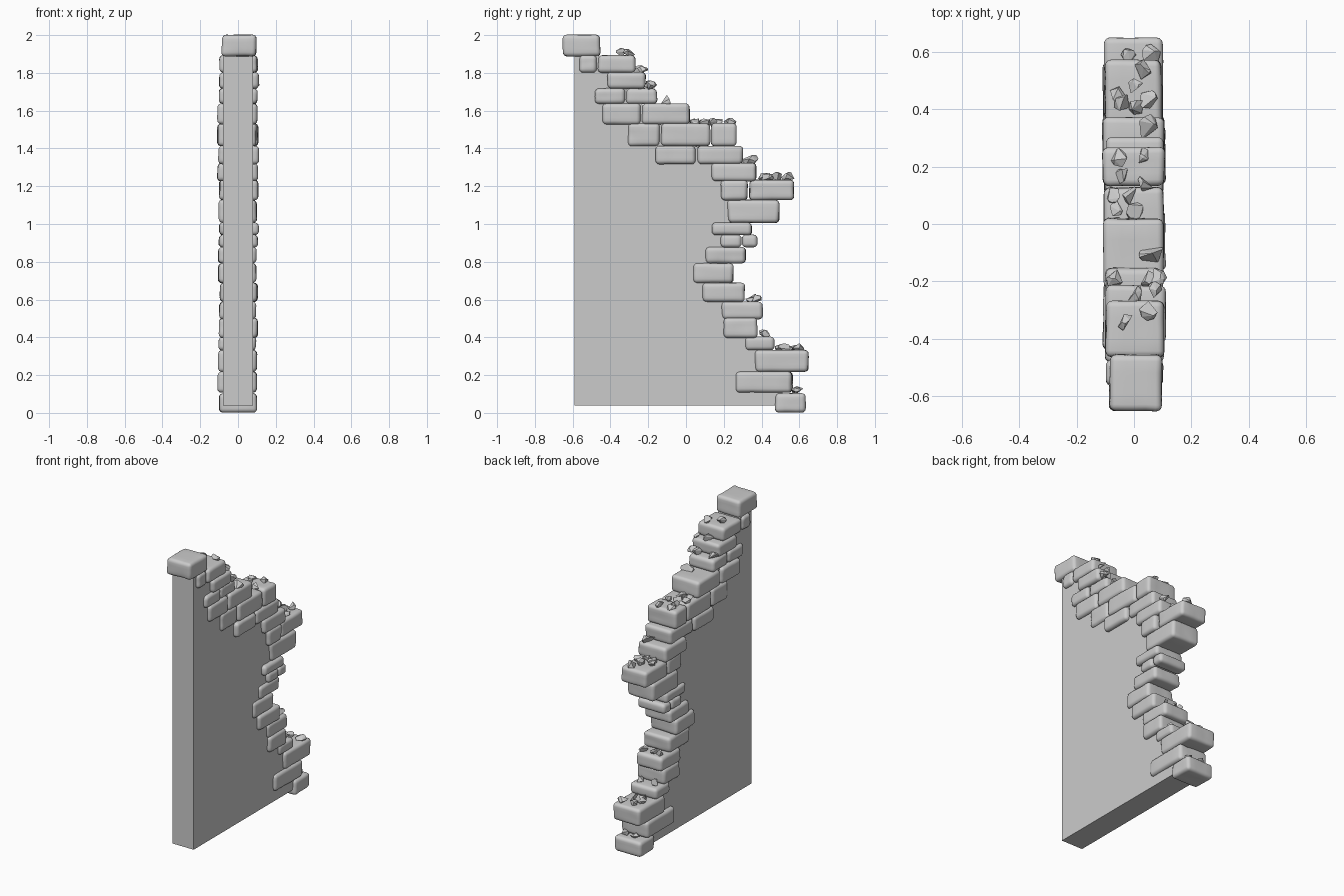
import bpy, bmesh, random
from mathutils import Vector, noise

random.seed(7)
if "Cube" in bpy.data.objects:
    bpy.data.objects.remove(bpy.data.objects["Cube"], do_unlink=True)

stone = bpy.data.materials.new("grey stone")
stone.use_nodes = True
GREY = (0.6, 0.6, 0.6, 1)
stone.diffuse_color = GREY
stone.node_tree.nodes["Principled BSDF"].inputs["Base Color"].default_value = GREY


def finish(name, bm, smooth=False):
    bmesh.ops.recalc_face_normals(bm, faces=bm.faces)
    mesh = bpy.data.meshes.new(name)
    bm.to_mesh(mesh)
    bm.free()
    mesh.materials.append(stone)
    obj = bpy.data.objects.new(name, mesh)
    bpy.context.collection.objects.link(obj)
    if smooth:
        bpy.ops.object.select_all(action="DESELECT")
        bpy.context.view_layer.objects.active = obj
        obj.select_set(True)
        bpy.ops.object.shade_smooth_by_angle(angle=0.7)
    return obj


# Worn brick: a box with uneven corners, rounded edges and a faintly wavy surface
def brick(name, x0, x1, y0, y1, z0, z1):
    bm = bmesh.new()
    bmesh.ops.create_cube(bm, size=1)
    size = Vector((x1 - x0, y1 - y0, z1 - z0))
    mid = Vector((x0 + x1, y0 + y1, z0 + z1)) / 2
    for v in bm.verts:
        shrink = Vector([1 - random.uniform(0, k) for k in (0.07, 0.07, 0.05)])
        v.co = v.co * size * shrink + mid
    bmesh.ops.bevel(bm, geom=bm.edges[:], offset=0.022, segments=4,
                    profile=0.5, affect="EDGES")
    long_edges = [e for e in bm.edges if e.calc_length() > 0.03]
    bmesh.ops.subdivide_edges(bm, edges=long_edges, cuts=3, use_grid_fill=True)
    for v in bm.verts:
        inward = (mid - v.co).normalized()
        v.co += inward * 0.006 * max(0, noise.noise(v.co * 14))
    finish(name, bm, True)


# Broken chip: convex hull of a few random points, flat shaded
def chip(name, x, y, z, size):
    bm = bmesh.new()
    for _ in range(11):
        p = Vector([random.gauss(0, 1) for _ in range(3)]).normalized()
        bm.verts.new(Vector((x, y, z)) + p * size * Vector((0.55, 0.6, 0.42)))
    hull = bmesh.ops.convex_hull(bm, input=bm.verts)
    loose = {g for g in hull["geom_interior"] if isinstance(g, bmesh.types.BMVert)}
    bmesh.ops.delete(bm, geom=list(loose), context="VERTS")
    finish(name, bm)


# Plain wall core, its broken edge hidden in the bricks
profile = [(-0.59, 0.04), (0.52, 0.04), (0.5, 0.2), (0.44, 0.31), (0.36, 0.37),
           (0.27, 0.5), (0.2, 0.64), (0.14, 0.76), (0.2, 0.84), (0.22, 1.0),
           (0.29, 1.05), (0.29, 1.2), (0.2, 1.3), (0.1, 1.39), (-0.08, 1.47),
           (-0.2, 1.6), (-0.3, 1.7), (-0.38, 1.79), (-0.47, 1.9), (-0.59, 1.9)]
bm = bmesh.new()
face = bm.faces.new([bm.verts.new((-0.08, y, z)) for y, z in profile])
ext = bmesh.ops.extrude_face_region(bm, geom=[face])
bmesh.ops.translate(bm, vec=(0.16, 0, 0),
                    verts=[g for g in ext["geom"] if isinstance(g, bmesh.types.BMVert)])
finish("wall_core", bm)

# Brick courses: bottom, top, then the joints along y
courses = [
    (0, 0.105, 0.47, 0.635), (0.105, 0.22, 0.26, 0.57), (0.215, 0.335, 0.36, 0.655),
    (0.33, 0.405, 0.31, 0.47), (0.395, 0.505, 0.195, 0.38), (0.495, 0.59, 0.185, 0.41),
    (0.585, 0.69, 0.08, 0.315), (0.685, 0.795, 0.035, 0.255), (0.79, 0.88, 0.1, 0.32),
    (0.875, 0.945, 0.18, 0.295, 0.38), (0.94, 1.01, 0.13, 0.355),
    (1.005, 1.13, 0.215, 0.5), (1.125, 1.235, 0.18, 0.33, 0.575),
    (1.225, 1.325, 0.13, 0.375), (1.315, 1.415, -0.165, 0.055, 0.305),
    (1.41, 1.535, -0.31, -0.135, 0.13, 0.27), (1.525, 1.64, -0.445, -0.235, 0.025),
    (1.635, 1.72, -0.485, -0.32, -0.15), (1.715, 1.805, -0.42, -0.21),
    (1.8, 1.895, -0.565, -0.47, -0.265),
]
for row, (z0, z1, *joints) in enumerate(courses):
    for i, (y0, y1) in enumerate(zip(joints, joints[1:])):
        left = random.uniform(0.1, 0.113)
        right = random.uniform(0.1, 0.113)
        brick(f"brick_{row + 1}_{i + 1}", -right, left, y0, y1, z0, z1)
brick("cap_brick", -0.09, 0.1, -0.655, -0.45, 1.885, 2.003)

# Rubble on the ledges: ledge height, then x and y of each chip
rubble = {
    0.12: [(-0.03, 0.59), (0.05, 0.58)],
    0.345: [(-0.02, 0.59), (0.06, 0.59), (-0.05, 0.54), (0.02, 0.52), (-0.03, 0.5)],
    0.42: [(0.05, 0.42), (-0.05, 0.41)],
    0.605: [(0.06, 0.37), (-0.05, 0.36), (0, 0.35)],
    1.25: [(0.03, 0.54), (0.01, 0.48), (-0.06, 0.45), (-0.04, 0.42), (0.05, 0.43),
           (0.01, 0.41)],
    1.34: [(0.04, 0.34)],
    1.54: [(-0.05, 0.23), (0.03, 0.235), (-0.04, 0.17), (0.04, 0.14), (-0.01, 0.1),
           (-0.07, 0.1), (-0.06, 0.05), (0, 0.05)],
    1.65: [(0.06, -0.1)],
    1.735: [(-0.07, -0.19), (0.05, -0.19), (0.08, -0.19)],
    1.815: [(0, -0.245), (0.07, -0.23)],
    1.91: [(0.05, -0.3), (-0.03, -0.34)],
}
for level, spots in rubble.items():
    for i, (x, y) in enumerate(spots):
        size = 0.08 if len(spots) == 1 else random.uniform(0.05, 0.065)
        chip(f"chip_{int(level * 100)}_{i + 1}", x, y, level, size)
